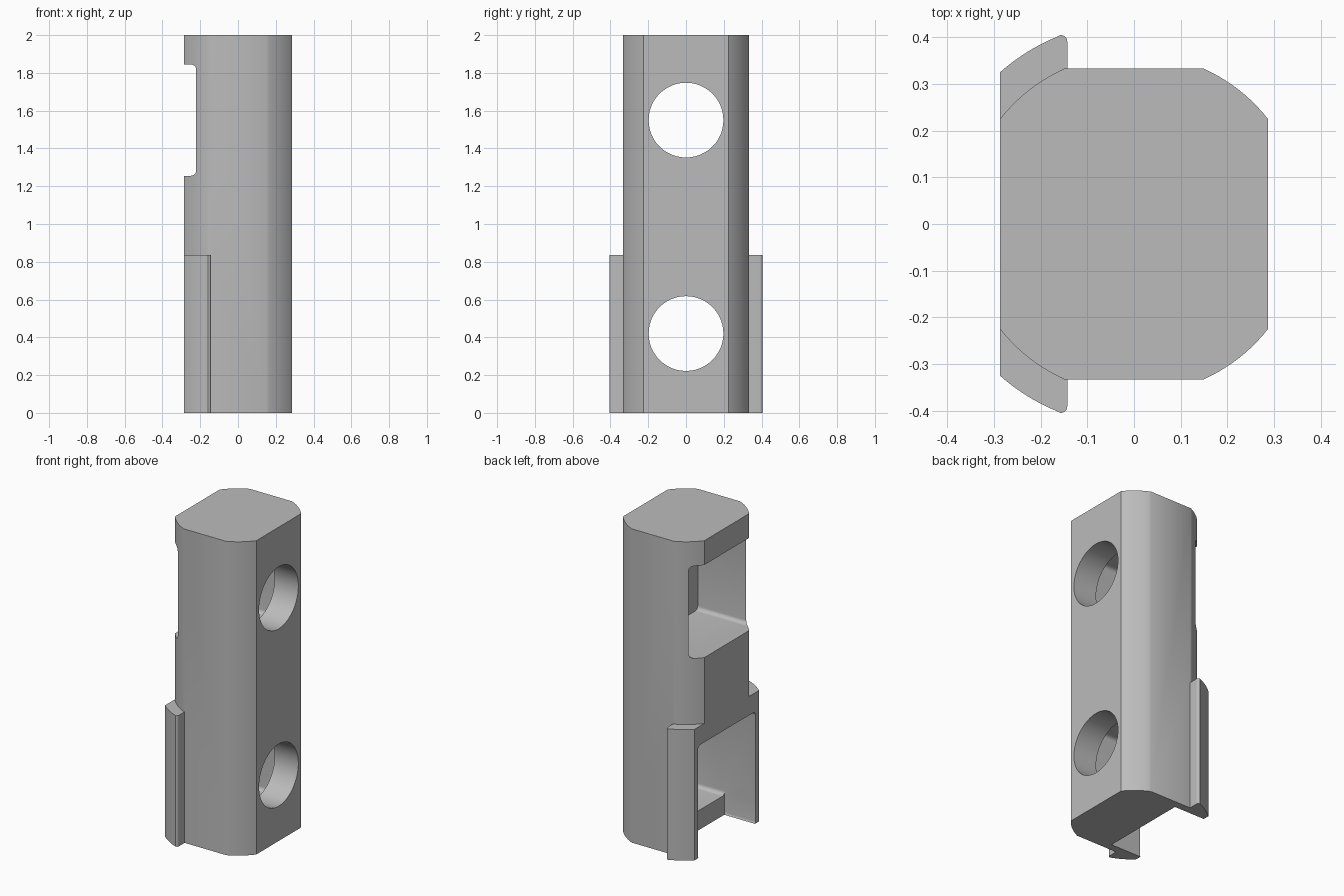
import bpy, bmesh, math
from mathutils import Vector

cube = bpy.data.objects.get("Cube")
if cube:
    bpy.data.objects.remove(cube, do_unlink=True)

grey = bpy.data.materials.new("plain grey")
grey.use_nodes = True
colour = (0.5, 0.5, 0.5, 1)
grey.diffuse_color = colour
grey.node_tree.nodes["Principled BSDF"].inputs["Base Color"].default_value = colour


def prism(name, points, offset):
    """Extrude a closed outline of 3D points along offset."""
    bm = bmesh.new()
    face = bm.faces.new([bm.verts.new(p) for p in points])
    grown = bmesh.ops.extrude_face_region(bm, geom=[face])
    verts = [g for g in grown["geom"] if isinstance(g, bmesh.types.BMVert)]
    bmesh.ops.translate(bm, verts=verts, vec=Vector(offset))
    bmesh.ops.recalc_face_normals(bm, faces=bm.faces)
    mesh = bpy.data.meshes.new(name)
    bm.to_mesh(mesh)
    bm.free()
    mesh.materials.append(grey)
    obj = bpy.data.objects.new(name, mesh)
    bpy.context.collection.objects.link(obj)
    return obj


def arc(cx, cy, r, a0, a1, n=10):
    return [(cx + r * math.cos(a0 + (a1 - a0) * i / n),
             cy + r * math.sin(a0 + (a1 - a0) * i / n)) for i in range(n + 1)]


def combine(target, tool, operation):
    mod = target.modifiers.new(operation, "BOOLEAN")
    mod.operation, mod.solver, mod.object = operation, "EXACT", tool
    bpy.context.view_layer.objects.active = target
    bpy.ops.object.modifier_apply(modifier=mod.name)
    bpy.data.objects.remove(tool, do_unlink=True)


# Main body: a block with four corners rounded about its centre
half_x, half_y, radius = 0.287, 0.333, 0.365
start, end = math.acos(half_x / radius), math.asin(half_y / radius)
corner = arc(0, 0, radius, start, end)
outline = (corner + [(-x, y) for x, y in reversed(corner)]
           + [(-x, -y) for x, y in corner] + [(x, -y) for x, y in reversed(corner)])
body = prism("body", [(x, y, 0) for x, y in outline], (0, 0, 2))

# Side wings at the lower rear corners
outer = 0.434
a0 = math.pi - math.acos(half_x / outer)
a1 = math.pi - math.acos(0.163 / outer)
wing = (arc(0, 0, outer, a0, a1) + arc(-0.157, 0.391, 0.014, 1.7, 0, 5)
        + [(-0.143, 0.3), (-half_x, 0.2)])
for side in (1, -1):
    part = prism("wing", [(x, side * y, 0) for x, y in wing], (0, 0, 0.835))
    combine(body, part, "UNION")


def pocket(z0, z1, depth_x, r=0.025, w=0.29):
    """Cut a filleted pocket in from the -x side."""
    q = math.pi / 2
    section = (arc(w - r, z1 - r, r, 0, q, 5) + arc(r - w, z1 - r, r, q, 2 * q, 5)
               + arc(r - w, z0 + r, r, 2 * q, 3 * q, 5) + arc(w - r, z0 + r, r, 3 * q, 4 * q, 5))
    tool = prism("pocket_cutter", [(-0.5, y, z) for y, z in section], (depth_x + 0.5, 0, 0))
    combine(body, tool, "DIFFERENCE")


# Upper pocket, lower pocket, and the slot opening through the base
pocket(1.255, 1.845, 0.12)
pocket(0.125, 0.715, 0.12)
pocket(-0.01, 0.715, -0.07)

# Round holes from the pockets through the +x face
for z in (0.42, 1.55):
    ring = arc(0, z, 0.198, 0, 2 * math.pi, 48)[:-1]
    tool = prism("hole_cutter", [(0, y, h) for y, h in ring], (0.6, 0, 0))
    combine(body, tool, "DIFFERENCE")

bpy.ops.object.select_all(action="DESELECT")
body.select_set(True)
bpy.context.view_layer.objects.active = body
bpy.ops.object.shade_smooth_by_angle(angle=math.radians(30))
